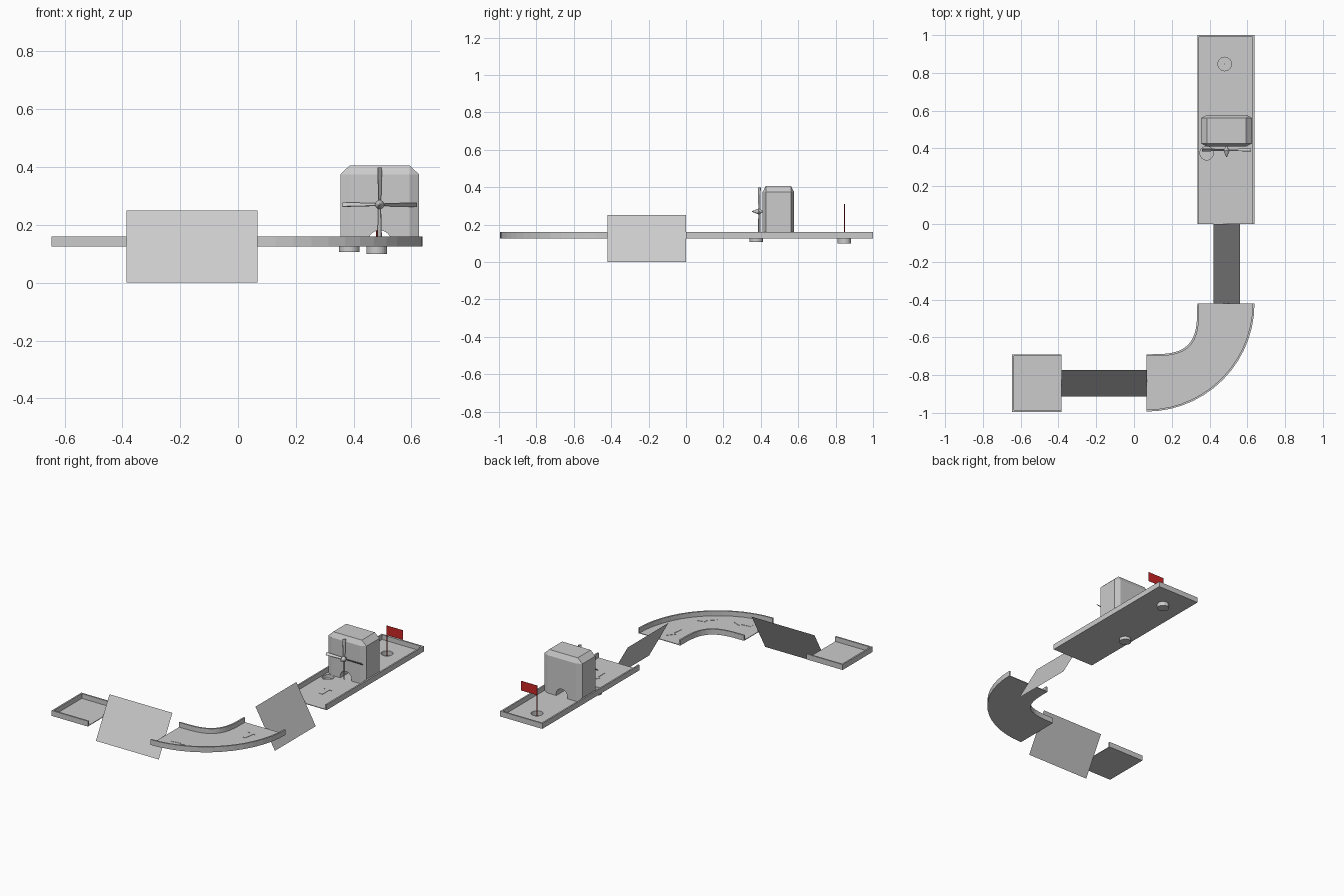
import bpy, bmesh, math
from mathutils import Matrix, Vector

if "Cube" in bpy.data.objects:
    bpy.data.objects.remove(bpy.data.objects["Cube"])


def material(name, rgb):
    m = bpy.data.materials.new(name)
    m.diffuse_color = (*rgb, 1)
    m.use_nodes = True
    m.node_tree.nodes["Principled BSDF"].inputs["Base Color"].default_value = m.diffuse_color
    return m


GREY = material("light grey", (0.6, 0.6, 0.6))
RED = material("flag red", (0.6, 0.02, 0.02))
Z0, ZF, Z1 = 0.125, 0.129, 0.16      # underside, floor top, wall top
T = 0.01                             # wall thickness


def finish(name, bm, mat=GREY):
    me = bpy.data.meshes.new(name)
    bm.to_mesh(me)
    bm.free()
    me.materials.append(mat)
    ob = bpy.data.objects.new(name, me)
    bpy.context.collection.objects.link(ob)
    return ob


def prism(name, pts, z0, z1, mat=GREY):
    bm = bmesh.new()
    f = bm.faces.new([bm.verts.new((x, y, z0)) for x, y in pts])
    r = bmesh.ops.extrude_face_region(bm, geom=[f])
    bmesh.ops.translate(bm, vec=(0, 0, z1 - z0),
                        verts=[v for v in r["geom"] if isinstance(v, bmesh.types.BMVert)])
    bmesh.ops.recalc_face_normals(bm, faces=bm.faces)
    return finish(name, bm, mat)


def cone(name, r1, r2, depth, loc, rot=Matrix(), caps=True, seg=24, mat=GREY):
    bm = bmesh.new()
    bmesh.ops.create_cone(bm, cap_ends=caps, segments=seg, radius1=r1, radius2=r2,
                          depth=depth, matrix=Matrix.Translation(loc) @ rot)
    return finish(name, bm, mat)


def panel(name, pts):
    bm = bmesh.new()
    bm.faces.new([bm.verts.new(p) for p in pts])
    return finish(name, bm)


def cut(ob, cutter):
    mod = ob.modifiers.new("cut", 'BOOLEAN')
    mod.object = cutter
    mod.solver = 'EXACT'
    cutter.hide_render = True
    cutter.hide_viewport = True


def rect(x0, x1, y0, y1):
    return [(x0, y0), (x1, y0), (x1, y1), (x0, y1)]


# start tray, open towards +x
prism("start_floor", rect(-0.645, -0.385, -0.995, -0.69), Z0, ZF)
prism("start_wall", [(-0.385, -0.995), (-0.645, -0.995), (-0.645, -0.69), (-0.385, -0.69),
                     (-0.385, -0.69 - T), (-0.645 + T, -0.69 - T),
                     (-0.645 + T, -0.995 + T), (-0.385, -0.995 + T)], Z0, Z1)

# final lane, open towards -y
lane_floor = prism("lane_floor", rect(0.335, 0.638, 0, 1), Z0, ZF)
prism("lane_wall", [(0.335, 0), (0.335, 1), (0.638, 1), (0.638, 0), (0.638 - T, 0),
                    (0.638 - T, 1 - T), (0.335 + T, 1 - T), (0.335 + T, 0)], Z0, Z1)


# curved corner piece: rounded outside, tighter inside
def arc(r, n, steps=14):
    out = []
    for i in range(steps + 1):
        a = math.pi / 2 * i / steps
        out.append((0.065 + r * math.sin(a) ** (2 / n), -0.42 - r * max(math.cos(a), 0) ** (2 / n)))
    return out


outer, inner = arc(0.573, 2), arc(0.27, 3.4)
prism("corner_floor", outer + inner[::-1], Z0, ZF)
prism("corner_outer_wall", outer + arc(0.573 - T, 2)[::-1], Z0, Z1)
prism("corner_inner_wall", inner + arc(0.27 + T, 3.4)[::-1], Z0, Z1)

# tilted link panels
panel("link_panel_front", [(-0.385, -0.912, 0), (0.068, -0.912, 0),
                           (0.068, -0.772, 0.25), (-0.385, -0.772, 0.25)])
panel("link_panel_side", [(0.56, -0.42, 0), (0.56, 0, 0), (0.42, 0, 0.25), (0.42, -0.42, 0.25)])

# thin direction arrows on the floor
ARROW = [(-0.06, -0.012), (0.01, -0.012), (0.01, -0.03), (0.06, 0),
         (0.01, 0.03), (0.01, 0.012), (-0.06, 0.012)]
for x, y, deg in [(0.2, -0.87, 8), (0.406, -0.797, 45), (0.47, -0.54, 82), (0.485, 0.22, 90)]:
    c, s = math.cos(math.radians(deg)), math.sin(math.radians(deg))
    prism("floor_arrow", [(x + c * u - s * v, y + s * u + c * v) for u, v in ARROW], ZF, ZF + 0.002)

# two cups sunk through the lane floor
for x, y, zb in [(0.385, 0.375, 0.106), (0.48, 0.847, 0.099)]:
    cut(lane_floor, cone("cup_cutter", 0.036, 0.036, 0.1, (x, y, Z0)))
    cone("cup_side", 0.036, 0.036, ZF - zb, (x, y, (ZF + zb) / 2), caps=False)
    cone("cup_bottom", 0.036, 0.036, 0.001, (x, y, zb))

# flag
cone("flag_pole", 0.002, 0.002, 0.21, (0.48, 0.847, 0.205), seg=8, mat=RED)
prism("flag", rect(0.48, 0.595, 0.846, 0.848), 0.248, 0.31, RED)

# windmill body: chamfered block with a tunnel
SX, SY = 0.272, 0.168
bx, by, bz = 0.033, 0.017, 0.031
cx, cy = 0.49, 0.494


def octagon(hx, hy, dx, dy):
    return [(cx + a, cy + b) for a, b in
            [(hx - dx, -hy), (hx, dy - hy), (hx, hy - dy), (hx - dx, hy),
             (dx - hx, hy), (-hx, hy - dy), (-hx, dy - hy), (dx - hx, -hy)]]


body = bmesh.new()
rings = [(octagon(SX / 2, SY / 2, bx, by), ZF), (octagon(SX / 2, SY / 2, bx, by), 0.406 - bz),
         (octagon(SX / 2 - bx, SY / 2 - by, 0, 0), 0.406)]
loops = [[body.verts.new((x, y, z)) for x, y in pts] for pts, z in rings]
body.faces.new(loops[0][::-1])
body.faces.new(loops[2])
for lo, hi in zip(loops, loops[1:]):
    for i in range(8):
        j = (i + 1) % 8
        body.faces.new((lo[i], lo[j], hi[j], hi[i]))
bmesh.ops.remove_doubles(body, verts=body.verts, dist=1e-5)
bmesh.ops.recalc_face_normals(body, faces=body.faces)
mill = finish("windmill_body", body)
TO_Y = Matrix.Rotation(math.pi / 2, 4, 'X')
cut(mill, cone("tunnel_cutter", 0.041, 0.041, 0.4, (cx, cy, 0.14), TO_Y))

# windmill hub and axle
HUB = Vector((cx, 0.392, 0.27))
cone("hub_nose", 0.016, 0.002, 0.034, HUB + Vector((0, -0.021, 0)), TO_Y, seg=16)
cone("hub_back", 0.008, 0.016, 0.016, HUB + Vector((0, 0.004, 0)), TO_Y, seg=16)
cone("axle", 0.005, 0.005, 0.03, HUB + Vector((0, 0.02, 0)), TO_Y, seg=12)

# four pitched blades, widening to the tip
for k in range(4):
    bm = bmesh.new()
    bmesh.ops.create_cube(bm, size=1)
    for v in bm.verts:
        w = 0.011 if v.co.z < 0 else 0.02
        v.co = Vector((v.co.x * w, v.co.y * 0.003, 0.01 if v.co.z < 0 else 0.129))
    rot = Matrix.Rotation(k * math.pi / 2, 4, 'Y') @ Matrix.Rotation(math.radians(45), 4, 'Z')
    bm.transform(Matrix.Translation(HUB) @ rot)
    finish("windmill_blade", bm)
